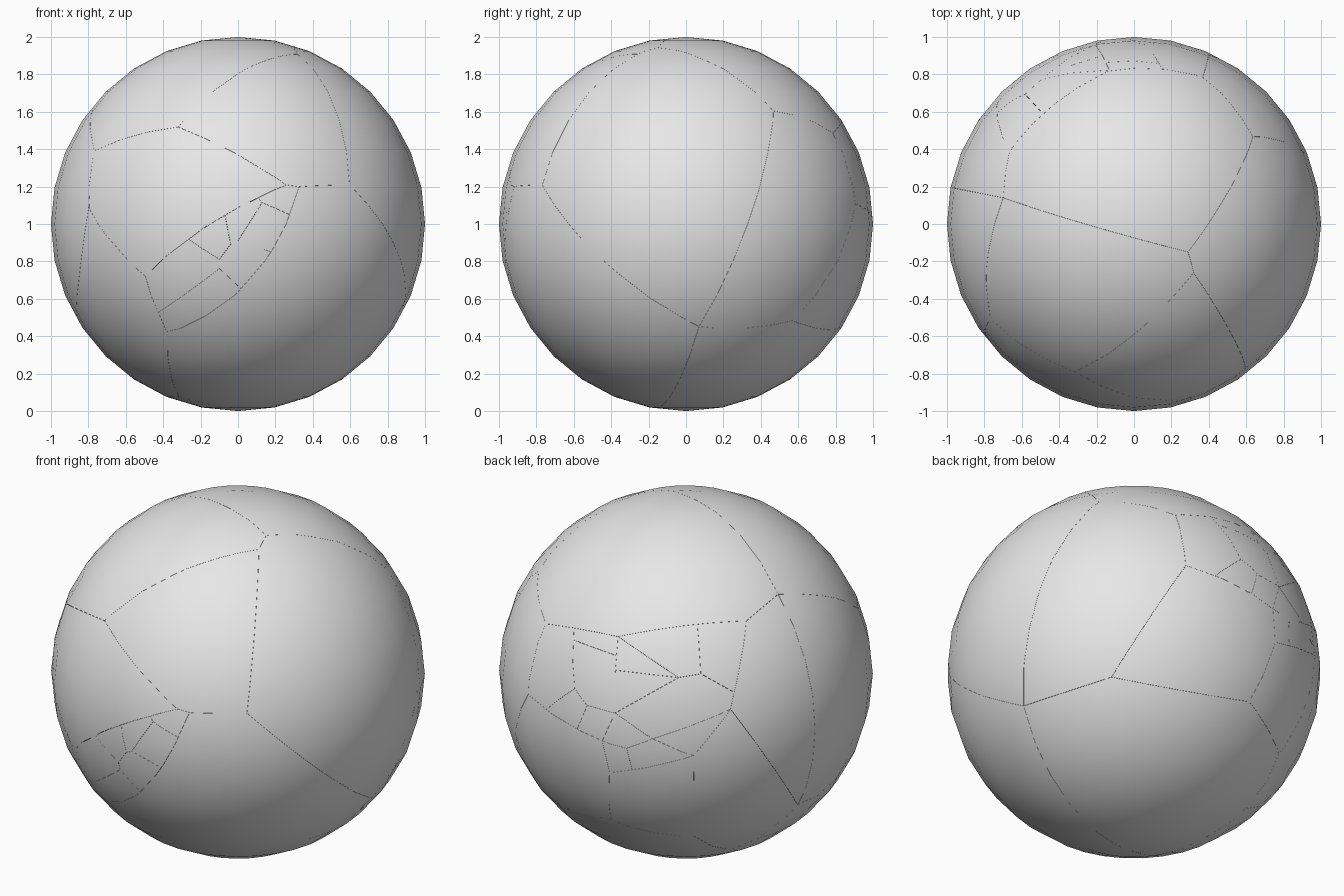
import bpy, bmesh
from math import radians, sin, cos, sqrt
from mathutils import Vector

if "Cube" in bpy.data.objects:
    bpy.data.objects.remove(bpy.data.objects["Cube"])

GAP = 0.0004   # half width of the cracks


def on_sphere(u, v, az, el):
    """Point of the unit sphere at (u, v) of the disc facing azimuth az, elevation el."""
    az, el = radians(az), radians(el)
    d = Vector((cos(az) * cos(el), sin(az) * cos(el), sin(el)))
    r = Vector((-sin(az), cos(az), 0))
    return u * r + v * d.cross(r) + sqrt(max(0, 1 - u * u - v * v)) * d


# Crack corners, grouped by the direction they face
FACING = {
    (-90, 0): {   # front
        "A": (-.32, .52), "B": (.26, .21), "C": (.33, .20), "D": (.60, .21),
        "E": (-.50, -.28), "F": (-.42, -.47), "G": (-.38, -.58), "I": (-.80, .08),
        "J": (-.77, .39), "K": (-.86, -.38),
        "e1": (-.27, -.08), "e2": (-.07, .05), "e3": (.11, .14),
        "g1": (.02, -.35), "g2": (.18, -.15), "g3": (.28, .05),
        "i1": (-.10, -.19), "i2": (-.10, -.24), "i3": (-.04, -.11),
        "i4": (0, -.09), "i5": (.13, .115)},
    (-90, 90): {  # top
        "L": (.32, -.26), "M": (.29, -.15), "N": (-.70, .14), "P": (.64, .47),
        "T": (.37, .79), "U": (-.13, .82), "W": (-.67, .39)},
    (0, 0): {     # right
        "Q": (.07, -.55), "R": (.57, -.52), "S": (.91, .11)},
    (125, 25): {  # back left
        "a": (-.60, .25), "b": (.06, .27), "c": (.08, -.01), "d": (-.04, -.03),
        "f": (.26, -.11), "g": (.24, -.20), "h": (-.38, .09), "j": (-.38, .01),
        "k": (-.60, .17), "l": (-.60, -.09), "m": (-.75, -.20), "n": (-.53, -.18),
        "o": (-.59, -.32), "q": (-.38, -.22), "r": (-.45, -.37), "s": (-.18, -.36),
        "t": (.04, -.45), "v": (-.41, -.54), "x": (-.32, -.41), "z": (-.29, -.53),
        "Z": (.60, -.715)},
    (50, -30): {  # underside
        "X": (.62, -.16), "Y": (.78, -.44), "V": (.60, -.735), "H": (.10, -.985)},
}
P = {name: on_sphere(*uv, *way) for way, pts in FACING.items() for name, uv in pts.items()}
P["0"] = Vector()

# Long cracks shared by several shards: members, then the three points of the cut plane
RUNS = [
    ("E e1 e2 e3 B", "E e2 B"), ("G g1 g2 g3 C", "G g2 C"), ("I Z", "I K Z"),
    ("E F G", "E 0 G"), ("T a U", "T 0 U"), ("U b W", "U 0 W"),
    ("U h j q", "U 0 q"), ("a k l", "a 0 l"), ("S m o r", "S 0 r"), ("v z t", "v 0 t"),
]
RUNS = [(set(m.split()), p.split()) for m, p in RUNS]

# Shards, each by its corners in order
SHARDS = [
    # large shards
    "M P T U W N", "L M N J A", "A L D C B", "L M P Q D", "A J I E B", "N J I Z",
    "I E G H V Z", "C D Q H G", "P Q R S T", "Q R X Y V H", "W N Z g f",
    "g Z V Y t", "t Y X v", "S m o r v X R",
    # splinters at the front
    "E e1 i1 i2 F", "e1 e2 i3 i1", "e2 e3 i5 i4 i3", "e3 B C g3 i5",
    "i5 g3 g2 i4", "i1 i3 i4 g2 g1 i2", "F i2 g1 G",
    # splinters at the back
    "T a k l m S", "a U h k", "k h q n l", "U d j", "j d q", "U b c d", "b W f c",
    "d c f g s q", "g t s", "m l n o", "o n q r", "q s x r", "r x z v", "x s t z",
]


def cut_plane(a, b):
    for members, (p, m, q) in RUNS:
        if a in members and b in members:
            return P[p], (P[m] - P[p]).cross(P[q] - P[p]).normalized()
    return P["0"], P[a].cross(P[b]).normalized()


def make_shard(name, corners, material):
    bm = bmesh.new()
    bmesh.ops.create_uvsphere(bm, u_segments=32, v_segments=16, radius=1)
    middle = sum((P[c] for c in corners), Vector()) / len(corners)
    # trim the shell along every crack
    for a, b in zip(corners, corners[1:] + corners[:1]):
        co, no = cut_plane(a, b)
        if (middle - co).dot(no) > 0:
            no = -no
        bmesh.ops.bisect_plane(bm, geom=bm.verts[:] + bm.edges[:] + bm.faces[:], dist=1e-6,
                               plane_co=co - no * GAP, plane_no=no, clear_outer=True)
    for f in bm.faces:
        f.smooth = True
    # broken walls running inward to the core
    rim = [e for e in bm.edges if e.is_boundary]
    if rim:
        core = bm.verts.new(middle * 0.001)
        for e in rim:
            loop = e.link_loops[0]
            bm.faces.new((loop.link_loop_next.vert, loop.vert, core)).smooth = False
    mesh = bpy.data.meshes.new(name)
    bm.to_mesh(mesh)
    bm.free()
    mesh.materials.append(material)
    # round shading outside, flat walls inside
    normals = [Vector()] * len(mesh.loops)
    for poly in mesh.polygons:
        for i in poly.loop_indices:
            vert = mesh.vertices[mesh.loops[i].vertex_index]
            normals[i] = vert.co.normalized() if poly.use_smooth else poly.normal.copy()
    mesh.normals_split_custom_set(normals)
    ob = bpy.data.objects.new(name, mesh)
    ob.location.z = 1
    bpy.context.collection.objects.link(ob)


grey = bpy.data.materials.new("light grey")
grey.diffuse_color = (0.8, 0.8, 0.8, 1)
grey.use_nodes = True
grey.node_tree.nodes["Principled BSDF"].inputs["Base Color"].default_value = grey.diffuse_color
for i, corners in enumerate(SHARDS):
    make_shard(f"shard_{i + 1:02d}", corners.split(), grey)
